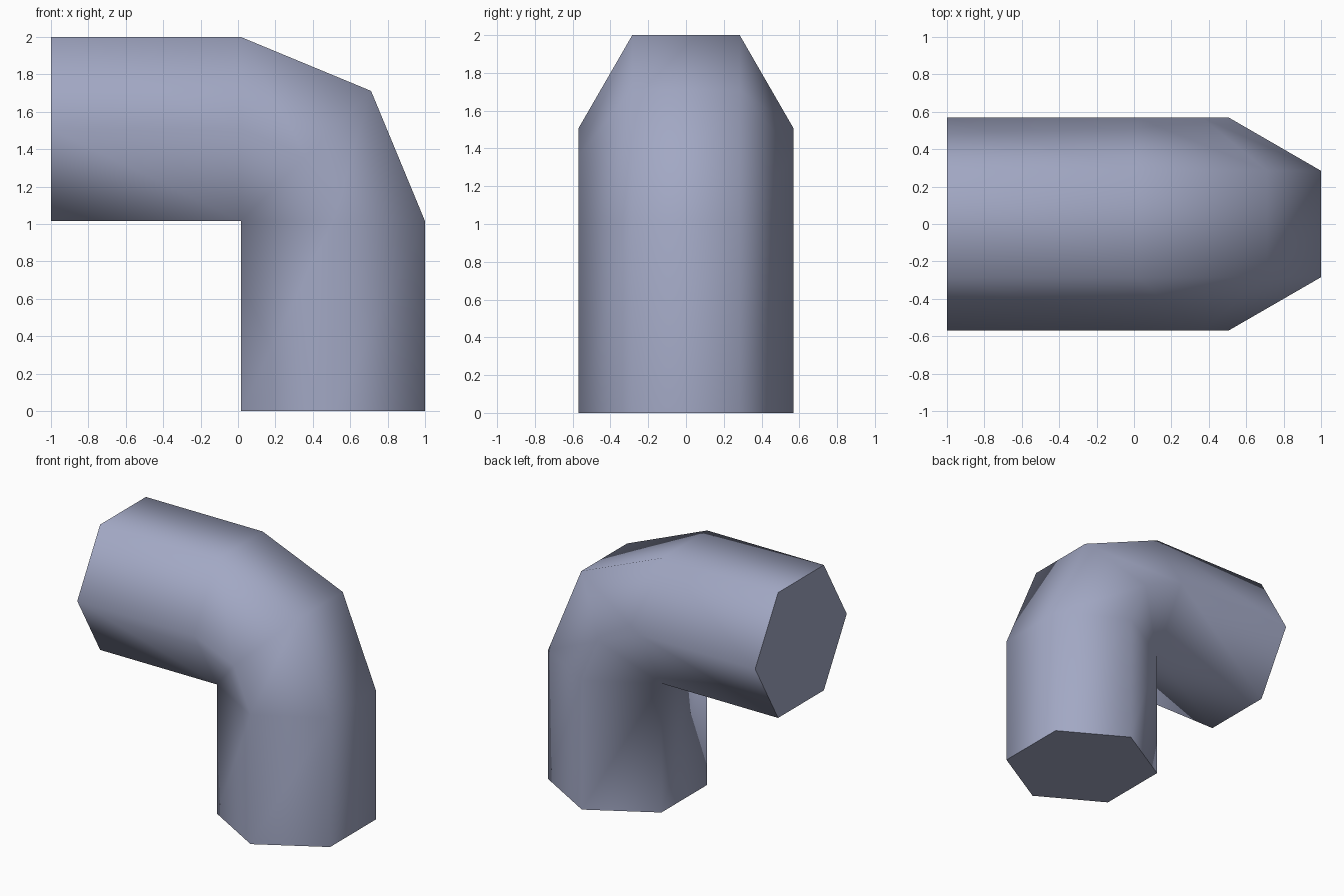
import bpy, bmesh, math

if "Cube" in bpy.data.objects:
    bpy.data.objects.remove(bpy.data.objects["Cube"])

C = 0.015              # bend axis sits at x = C, z = 1 + C
APOTHEM = (1 - C) / 2  # hexagon centre to flat side
R = APOTHEM / math.cos(math.pi / 6)

paint = bpy.data.materials.new("slate_blue")
paint.diffuse_color = (0.36, 0.39, 0.55, 1)
paint.use_nodes = True
paint.node_tree.nodes["Principled BSDF"].inputs["Base Color"].default_value = paint.diffuse_color

bm = bmesh.new()


def ring(angle, shift):
    """Hexagon section turned round the bend axis, slid along the pipe."""
    ca, sa = math.cos(angle), math.sin(angle)
    verts = []
    for i in range(6):
        t = math.radians(30 + 60 * i)
        r = APOTHEM + R * math.cos(t)
        verts.append(bm.verts.new((C + r * ca - shift * sa,
                                   R * math.sin(t),
                                   1 + C + r * sa + shift * ca)))
    return verts


# Sections: bottom end, three across the bend, left end
rings = [ring(0, -1 - C), ring(0, 0), ring(math.pi / 4, 0),
         ring(math.pi / 2, 0), ring(math.pi / 2, 1 + C)]

# Pipe walls
for a, b in zip(rings, rings[1:]):
    for i in range(6):
        j = (i + 1) % 6
        bm.faces.new((a[i], a[j], b[j], b[i])).smooth = True

# Flat end caps with crisp rims
for cap in (bm.faces.new(rings[0][::-1]), bm.faces.new(rings[-1])):
    for e in cap.edges:
        e.smooth = False

# The bend pivots on the inner flat side, so those points merge
bmesh.ops.remove_doubles(bm, verts=bm.verts[:], dist=1e-4)
bmesh.ops.recalc_face_normals(bm, faces=bm.faces[:])

mesh = bpy.data.meshes.new("pipe_elbow")
bm.to_mesh(mesh)
bm.free()
mesh.materials.append(paint)
bpy.context.collection.objects.link(bpy.data.objects.new("pipe_elbow", mesh))
